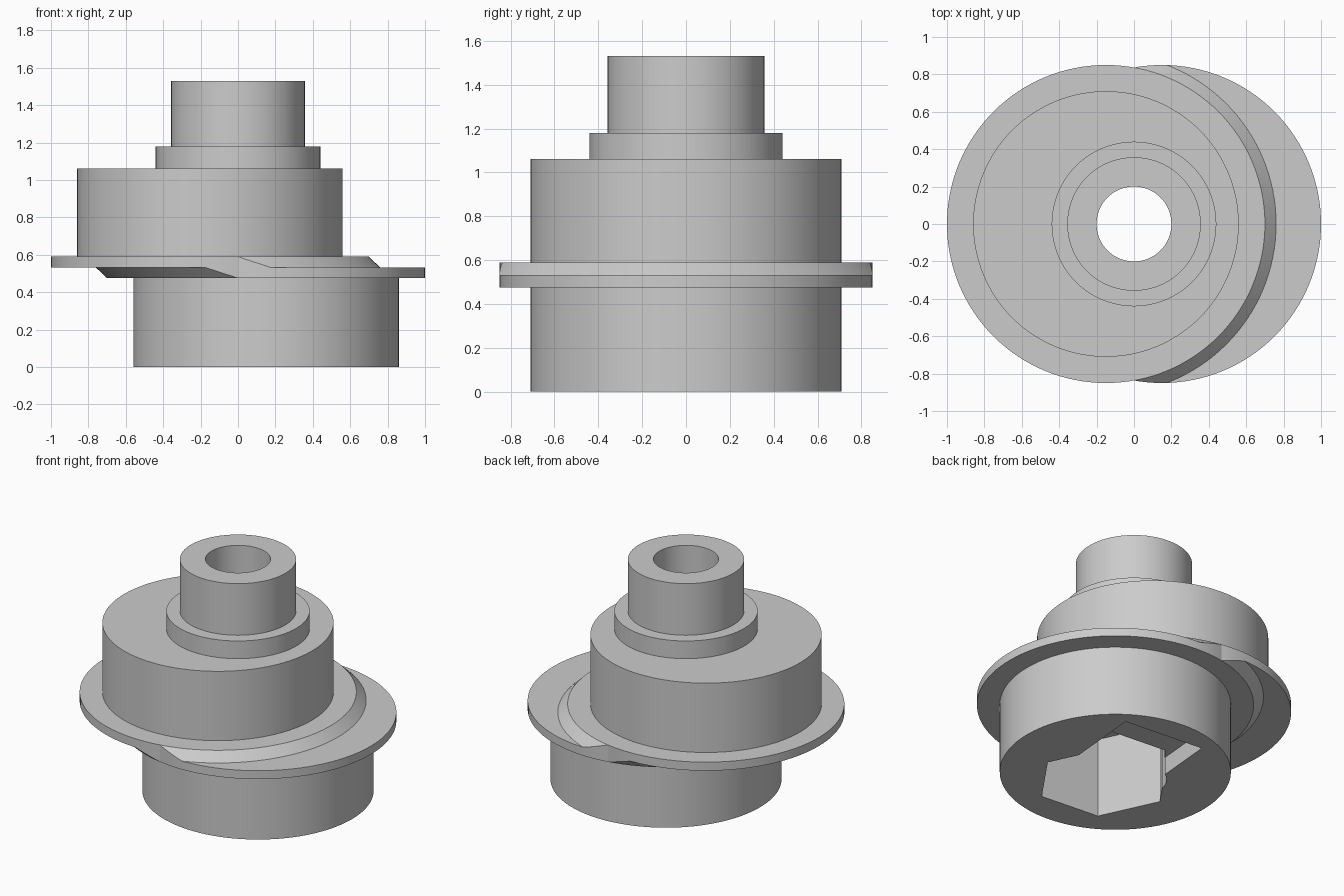
import bpy, math
from mathutils import Matrix

cube = bpy.data.objects.get("Cube")
if cube:
    bpy.data.objects.remove(cube, do_unlink=True)

SHIFT = 0.15          # offset of each eccentric drum
DRUM, FLANGE, RAMP = 0.71, 0.85, 0.91
LOW, MID, HIGH = 0.475, 0.532, 0.59
BORE = 0.2

grey = bpy.data.materials.new("plain grey")
grey.use_nodes = True
grey.diffuse_color = (0.6, 0.6, 0.6, 1)
grey.node_tree.nodes["Principled BSDF"].inputs["Base Color"].default_value = (0.6, 0.6, 0.6, 1)


def lathe(name, x, profile, y=0, sides=128, turn=0):
    """Closed solid of revolution from (radius, height) pairs."""
    verts = []
    for r, z in profile:
        for i in range(sides):
            a = 2 * math.pi * i / sides + turn
            verts.append((x + r * math.cos(a), y + r * math.sin(a), z))
    faces = [tuple(reversed(range(sides)))]
    for k in range(len(profile) - 1):
        for i in range(sides):
            j = (i + 1) % sides
            faces.append((k * sides + i, k * sides + j, (k + 1) * sides + j, (k + 1) * sides + i))
    faces.append(tuple(range(len(verts) - sides, len(verts))))
    mesh = bpy.data.meshes.new(name)
    mesh.from_pydata(verts, [], faces)
    mesh.materials.append(grey)
    obj = bpy.data.objects.new(name, mesh)
    bpy.context.collection.objects.link(obj)
    return obj


def carve(obj, tool, operation="DIFFERENCE"):
    mod = obj.modifiers.new("carve", "BOOLEAN")
    mod.operation, mod.object, mod.solver = operation, tool, "EXACT"
    deps = bpy.context.evaluated_depsgraph_get()
    mesh = bpy.data.meshes.new_from_object(obj.evaluated_get(deps))
    obj.modifiers.clear()
    obj.data = mesh


# Lower drum with its flange
lower = lathe("lower_drum", SHIFT, [(DRUM, 0), (DRUM, LOW), (FLANGE, LOW), (FLANGE, MID)])
# Upper drum with its flange
upper = lathe("upper_drum", -SHIFT, [(FLANGE, MID), (FLANGE, HIGH), (DRUM, HIGH), (DRUM, 1.06)])
# Stepped neck
neck = lathe("neck", 0, [(0.44, 1.06), (0.44, 1.18), (0.357, 1.18), (0.357, 1.53)])
# Sloped ramps that bridge the two flanges
upper_ramp = lathe("upper_ramp", -SHIFT, [(RAMP, MID), (FLANGE, HIGH)])
lower_ramp = lathe("lower_ramp", SHIFT, [(FLANGE, LOW), (RAMP, MID)])

# Cutters
low_disc = lathe("low_disc_cutter", SHIFT, [(FLANGE, 0.3), (FLANGE, 0.8)])
high_disc = lathe("high_disc_cutter", -SHIFT, [(FLANGE, 0.3), (FLANGE, 0.8)])
bore = lathe("bore_cutter", 0, [(BORE, -0.1), (BORE, 1.7)])
tilt = math.radians(-5)
hexagon = lathe("hex_cutter", 0.125, [(0.42, -0.1), (0.42, MID + 0.01)], y=-0.14, sides=6, turn=tilt)
slot = lathe("slot_cutter", 0, [(0.5 ** 0.5, -0.1), (0.5 ** 0.5, 0.12)], sides=4, turn=math.pi / 4)
slot.data.transform(Matrix.Translation((0.19, 0.26, 0)) @ Matrix.Rotation(tilt, 4, "Z")
                    @ Matrix.Diagonal((0.57, 0.56, 1, 1)))
cutters = [low_disc, high_disc, bore, hexagon, slot]
for c in cutters:
    c.hide_render = True

carve(upper_ramp, low_disc, "INTERSECT")
carve(lower_ramp, high_disc, "INTERSECT")
for part in (upper, neck, upper_ramp, lower_ramp, lower):
    carve(part, bore)
for part in (upper_ramp, lower_ramp, lower, upper):
    carve(part, hexagon)
carve(lower, slot)
for c in cutters:
    bpy.data.objects.remove(c, do_unlink=True)

# Smooth round walls, crisp edges
bpy.ops.object.select_all(action="DESELECT")
for part in (lower, upper, neck, upper_ramp, lower_ramp):
    part.select_set(True)
    bpy.context.view_layer.objects.active = part
bpy.ops.object.shade_smooth_by_angle(angle=math.radians(25))
